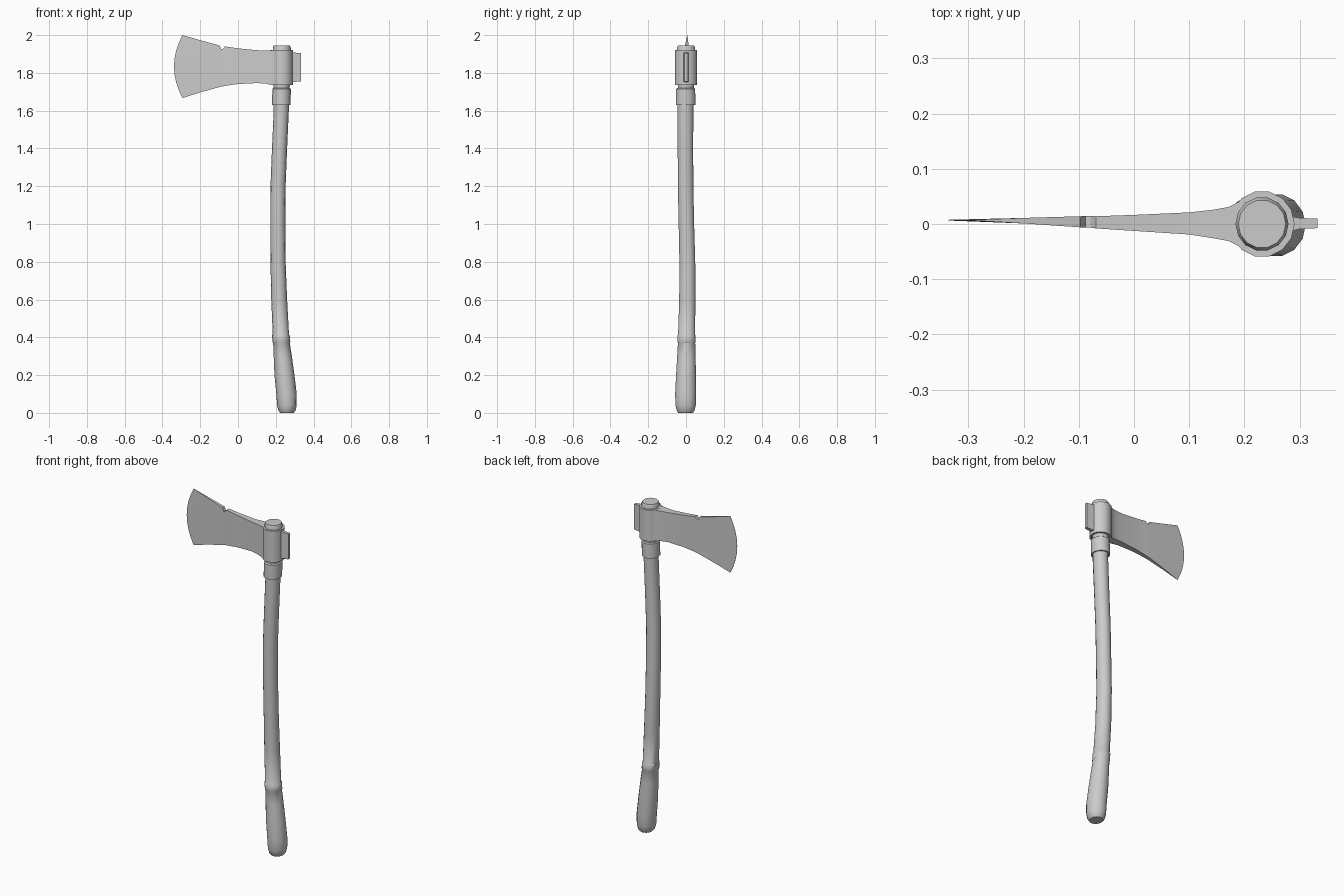
import bpy, bmesh
from math import cos, sin, pi


def finish(bm, name, angle=35):
    bmesh.ops.recalc_face_normals(bm, faces=bm.faces)
    me = bpy.data.meshes.new(name)
    bm.to_mesh(me)
    bm.free()
    ob = bpy.data.objects.new(name, me)
    bpy.context.collection.objects.link(ob)
    bpy.ops.object.select_all(action='DESELECT')
    bpy.context.view_layer.objects.active = ob
    ob.select_set(True)
    bpy.ops.object.shade_smooth_by_angle(angle=angle * pi / 180)
    return ob


def bridge(bm, a, b):
    n = len(a)
    for i in range(n):
        bm.faces.new((a[i], a[(i + 1) % n], b[(i + 1) % n], b[i]))


def loft(name, sections, sides, closed=False):
    """Stack elliptical rings (z, centre x, centre y, radius x, radius y)."""
    bm = bmesh.new()
    rings = [[bm.verts.new((x + rx * cos(2 * pi * i / sides), y + ry * sin(2 * pi * i / sides), z))
              for i in range(sides)] for z, x, y, rx, ry in sections]
    for a, b in zip(rings, rings[1:]):
        bridge(bm, a, b)
    if closed:
        bridge(bm, rings[-1], rings[0])
    else:
        bm.faces.new(rings[0])
        bm.faces.new(rings[-1])
    return finish(bm, name)


# Curved wooden handle, with a raised grip band and a chamfered top
loft("handle", [
    (0.0, .259, -.002, .036, .040), (.012, .259, -.002, .045, .048),
    (.04, .259, -.002, .052, .055), (.10, .257, -.002, .054, .057),
    (.20, .246, 0, .053, .054), (.30, .237, .002, .048, .050),
    (.37, .230, .003, .044, .047), (.375, .230, .003, .047, .049),
    (.41, .227, .003, .047, .049), (.415, .227, .003, .043, .046),
    (.60, .218, .007, .042, .044), (.80, .212, .007, .040, .043),
    (1.0, .211, .002, .040, .042), (1.2, .212, -.002, .040, .042),
    (1.4, .220, -.003, .040, .042), (1.6, .229, -.003, .040, .043),
    (1.73, .231, 0, .043, .044), (1.76, .232, 0, .046, .047),
    (1.932, .232, 0, .048, .049), (1.945, .232, 0, .043, .044)], 14)

# Metal collar below the head
loft("collar", [
    (1.63, .229, -.002, .043, .045), (1.63, .229, -.002, .049, .053),
    (1.715, .231, -.002, .049, .052), (1.72, .231, -.002, .043, .045)], 14, closed=True)

# Eye: hollow ring around the handle
loft("head_eye", [
    (1.735, .232, 0, .047, .048), (1.735, .232, 0, .059, .060),
    (1.92, .232, 0, .059, .060), (1.92, .232, 0, .047, .048)], 14, closed=True)


def slab(name, columns, bow, rows=8):
    """Plate from columns (x, z bottom, z top, centre y, half thickness); first column bows out."""
    bm = bmesh.new()
    rings = []
    for k, (x, z0, z1, yc, h) in enumerate(columns):
        ts = [r / rows for r in range(rows + 1)]
        xs = [x - (bow * (1 - (2 * t - 1) ** 2) if k == 0 else 0) for t in ts]
        side = [[bm.verts.new((px, yc + s * h, z0 + t * (z1 - z0)))
                 for px, t in zip(xs, ts)] for s in (-1, 1)]
        rings.append(side[0] + side[1][::-1])
    for a, b in zip(rings, rings[1:]):
        bridge(bm, a, b)
    bm.faces.new(rings[0])
    bm.faces.new(rings[-1])
    return finish(bm, name, 25)


# Flared blade with a curved cutting edge and a nick in its top
slab("blade", [
    (-.294, 1.667, 2.0, .007, .0006), (-.20, 1.697, 1.973, .006, .005),
    (-.098, 1.725, 1.945, .004, .010), (-.088, 1.727, 1.925, .004, .0102),
    (-.079, 1.729, 1.928, .004, .0105), (-.069, 1.731, 1.940, .003, .011),
    (0, 1.741, 1.930, .002, .0145), (.10, 1.746, 1.920, .001, .020),
    (.145, 1.743, 1.919, 0, .026), (.172, 1.737, 1.919, 0, .031),
    (.19, 1.736, 1.919, 0, .040)], .045)

# Narrow poll behind the eye
slab("poll", [
    (.282, 1.75, 1.91, 0, .014), (.30, 1.753, 1.907, .001, .010),
    (.333, 1.755, 1.905, .001, .0085)], 0, 1)
